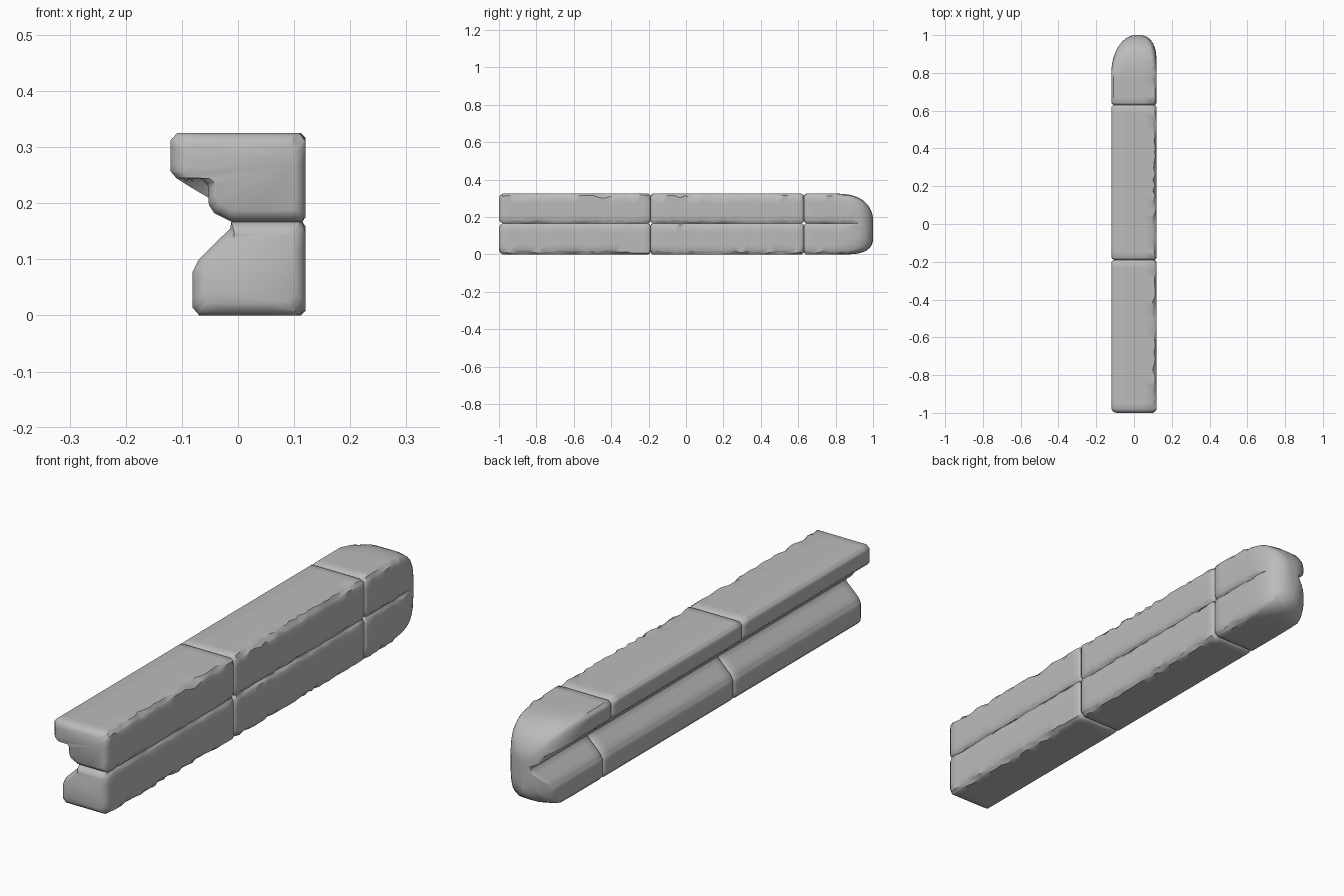
import bpy, bmesh, math, random

random.seed(4)
cube = bpy.data.objects.get("Cube")
if cube:
    bpy.data.objects.remove(cube)

stone = bpy.data.materials.new("grey stone")
stone.use_nodes = True
GREY = (0.5, 0.5, 0.5, 1)
stone.diffuse_color = GREY
stone.node_tree.nodes["Principled BSDF"].inputs["Base Color"].default_value = GREY

SEAM = 0.167        # height where the two courses meet
NOSE = 0.8          # where the rounded end starts


def chip(low=0.008, high=0.026):
    return low + (high - low) * random.random() ** 1.6


def upper_profile():
    """Course with an overhanging lip; the +x edges are chipped."""
    return [(0.118 - chip(0.003, 0.01), SEAM), (0.12, SEAM + chip(0.008, 0.02)),
            (0.12, 0.325 - chip()), (0.12 - chip(), 0.325),
            (-0.108, 0.325), (-0.12, 0.313), (-0.12, 0.257), (-0.11, 0.245),
            (-0.066, 0.244), (-0.054, 0.232), (-0.052, 0.197),
            (-0.042, 0.182), (-0.012, SEAM)]


def lower_profile():
    """Course with a sloped shoulder under the recess."""
    return [(-0.012, SEAM), (-0.014, 0.155), (-0.07, 0.1), (-0.081, 0.078),
            (-0.081, 0.014), (-0.069, 0), (0.12 - chip(), 0),
            (0.12, chip()), (0.12, SEAM - chip(0.008, 0.02)),
            (0.118 - chip(0.003, 0.01), SEAM)]


def subdivide(points, cuts=4):
    out = []
    for (x0, z0), (x1, z1) in zip(points, points[1:] + points[:1]):
        for i in range(cuts):
            f = i / cuts
            out.append((x0 + (x1 - x0) * f, z0 + (z1 - z0) * f))
    return out


def round_nose(x, z, y):
    """Pull a point inside the rounded section of the far end."""
    t = min(max((y - NOSE) / (1 - NOSE), 0), 1)
    if t == 0:
        return x, z
    left = 0.01 - 0.13 * math.sqrt(1 - t ** 2)
    right = 0.03 + 0.09 * math.sqrt(1 - t ** 4)
    top = 0.185 + 0.14 * math.sqrt(1 - t ** 2.6)
    base = 0.08 - 0.08 * math.sqrt(1 - t ** 4)
    cx, hx = (left + right) / 2, (right - left) / 2
    cz, hz = SEAM, (top - SEAM if z > SEAM else SEAM - base)
    n = 14 - 11 * math.sqrt(t)
    r = (abs((x - cx) / hx) ** n + abs((z - cz) / hz) ** n) ** (1 / n)
    s = 1 / max(r, 1)
    return cx + (x - cx) * s, cz + (z - cz) * s


def stations(y0, y1, inset, nose):
    """Ring positions along y, each with its inset."""
    ends = [(0, inset), (inset * 0.35, inset * 0.4), (inset, 0)]
    rings = [(y0 + d, i) for d, i in ends]
    stop = NOSE if nose else y1 - 0.012
    start = y0 + inset
    count = round((stop - start) / 0.03)
    rings += [(start + (stop - start) * k / count, 0) for k in range(1, count + 1)]
    if nose:
        rings += [(NOSE + (1 - NOSE) * math.sin(math.pi / 2 * k / 14), 0)
                  for k in range(1, 15)]
    else:
        rings += [(y1 - 0.004, 0.005), (y1, 0.012)]
    return rings


def block(name, profile, centre, y0, y1, inset=0.012, nose=False):
    bm = bmesh.new()
    previous = None
    rings = stations(y0, y1, inset, nose)
    for i, (y, shrink) in enumerate(rings):
        kx, kz = 1 - shrink / 0.11, 1 - shrink / 0.08
        ring = []
        for x, z in subdivide(profile()):
            x = centre[0] + (x - centre[0]) * kx
            z = centre[1] + (z - centre[1]) * kz
            x, z = round_nose(x, z, y)
            ring.append(bm.verts.new((x, y, z)))
        if previous:
            for a in range(len(ring)):
                b = (a + 1) % len(ring)
                bm.faces.new((previous[a], previous[b], ring[b], ring[a]))
        if i in (0, len(rings) - 1):
            bm.faces.new(ring)
        previous = ring
    bmesh.ops.recalc_face_normals(bm, faces=bm.faces)
    mesh = bpy.data.meshes.new(name)
    bm.to_mesh(mesh)
    bm.free()
    mesh.materials.append(stone)
    obj = bpy.data.objects.new(name, mesh)
    bpy.context.collection.objects.link(obj)
    bpy.ops.object.select_all(action='DESELECT')
    obj.select_set(True)
    bpy.context.view_layer.objects.active = obj
    bpy.ops.object.shade_smooth_by_angle(angle=math.radians(45))


# Two courses, three stones long, the last one rounded off
for course, profile, centre in (("upper", upper_profile, (0.02, 0.245)),
                                ("lower", lower_profile, (0.02, 0.083))):
    block(course + "_front_stone", profile, centre, -1, -0.19, inset=0.02)
    block(course + "_middle_stone", profile, centre, -0.19, 0.63)
    block(course + "_rounded_end_stone", profile, centre, 0.63, 1, nose=True)
